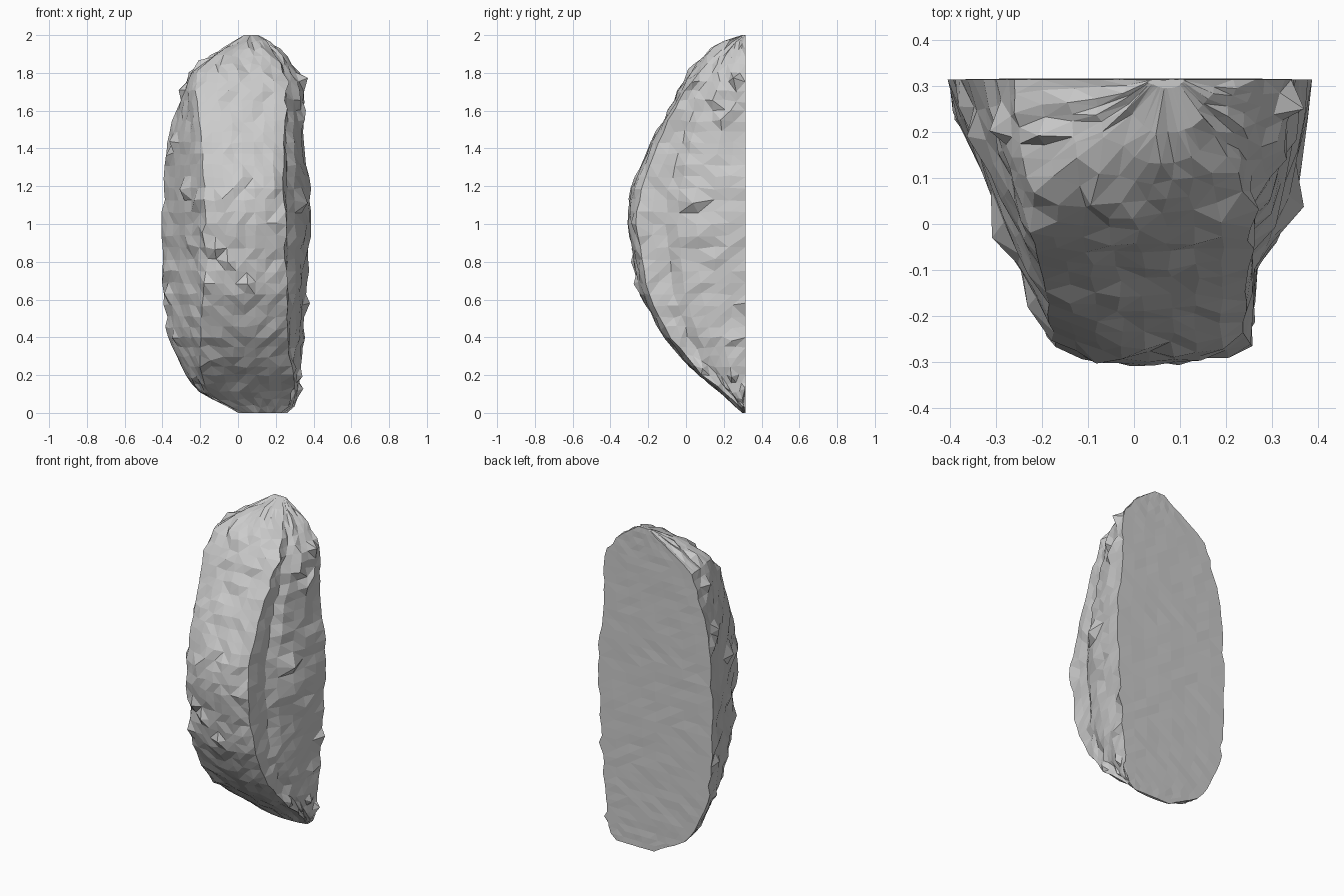
import bpy, bmesh, math, random
from mathutils import Vector

if "Cube" in bpy.data.objects:
    bpy.data.objects.remove(bpy.data.objects["Cube"])

random.seed(11)
BACK = 0.314

# Height profile: z, back left x, back right x, front facet left x, front facet right x, front y
PROFILE = [
    (0.00, 0.00, 0.26, 0.04, 0.22, 0.298),
    (0.03, -0.04, 0.30, -0.02, 0.27, 0.27),
    (0.10, -0.20, 0.32, -0.15, 0.28, 0.19),
    (0.20, -0.28, 0.325, -0.19, 0.28, 0.07),
    (0.30, -0.325, 0.345, -0.20, 0.275, -0.03),
    (0.40, -0.375, 0.35, -0.20, 0.27, -0.115),
    (0.50, -0.38, 0.35, -0.20, 0.265, -0.175),
    (0.65, -0.388, 0.36, -0.185, 0.26, -0.25),
    (0.80, -0.402, 0.375, -0.165, 0.25, -0.275),
    (1.02, -0.402, 0.388, -0.165, 0.25, -0.31),
    (1.20, -0.388, 0.38, -0.18, 0.245, -0.285),
    (1.42, -0.378, 0.35, -0.195, 0.245, -0.19),
    (1.60, -0.325, 0.345, -0.21, 0.25, -0.095),
    (1.70, -0.30, 0.355, -0.23, 0.25, -0.045),
    (1.80, -0.26, 0.325, -0.22, 0.24, 0.02),
    (1.84, -0.20, 0.285, -0.18, 0.225, 0.05),
    (1.90, -0.11, 0.255, -0.10, 0.20, 0.10),
    (1.96, -0.02, 0.18, -0.01, 0.15, 0.18),
    (2.00, 0.04, 0.11, 0.045, 0.10, 0.295),
]
# Stepped right flank: depth fraction, sideways fraction
RIGHT = [(0, 0), (0.14, 0.05), (0.27, 0.08), (0.38, 0.42), (0.55, 0.67),
         (0.70, 0.80), (0.85, 0.91), (1, 1)]


def sample(z):
    for a, b in zip(PROFILE, PROFILE[1:]):
        if z <= b[0] + 1e-9:
            t = (z - a[0]) / (b[0] - a[0])
            return [p + (q - p) * t for p, q in zip(a, b)][1:]
    return list(PROFILE[-1][1:])


def section(z, n_side=7, n_front=8):
    """Open outline from the back left edge, round the front, to the back right edge."""
    xl, xr, fl, fr, fy = sample(z)
    depth = BACK - fy
    # the front facet rounds off towards the top and the foot
    ends = max(0, (z - 1.7) / 0.3, (0.25 - z) / 0.25)
    ey = fy + (0.075 + 0.3 * ends) * depth
    pts = []
    for i in range(n_side):
        t = i / n_side
        pts.append((xl + (fl - xl) * t - 0.012 * math.sin(math.pi * t), BACK + (ey - BACK) * t))
    for i in range(n_front + 1):
        t = i / n_front
        pts.append((fl + (fr - fl) * t, ey - (ey - fy) * math.sin(math.pi * t) ** 0.7))
    for t, f in RIGHT[1:]:
        pts.append((fr + (xr - fr) * f, ey + (BACK - ey) * t))
    return pts


bm = bmesh.new()
ROWS = 38
rows = []
for r in range(ROWS + 1):
    u = r / ROWS
    z = 2 * (0.65 * u + 0.35 * (0.5 - 0.5 * math.cos(math.pi * u)))
    rows.append([bm.verts.new((x, y, z)) for x, y in section(z)])

# Rough shell, flat back and small end caps
for lo, hi in zip(rows, rows[1:]):
    for i in range(len(lo) - 1):
        bm.faces.new((lo[i], lo[i + 1], hi[i + 1], hi[i]))
N_BACK = 8
back = []
for row in rows:
    a, b = row[0].co, row[-1].co
    mid = [bm.verts.new(a.lerp(b, i / N_BACK) + Vector((0, random.uniform(-0.001, 0.002), 0)))
           for i in range(1, N_BACK)]
    back.append([row[0]] + mid + [row[-1]])
for lo, hi in zip(back, back[1:]):
    for i in range(N_BACK):
        bm.faces.new((lo[i + 1], lo[i], hi[i], hi[i + 1]))
bm.faces.new(rows[0][::-1] + back[0][1:-1])
bm.faces.new(rows[-1] + back[-1][1:-1][::-1])
bmesh.ops.recalc_face_normals(bm, faces=bm.faces)
bm.normal_update()

# Chipped stone surface: fine jitter plus scattered sharp nicks
moves = []
for r in range(1, ROWS):
    last = len(rows[r]) - 1
    for i, v in enumerate(rows[r]):
        edge = i in (0, last)
        right = i > last * 0.62
        k = random.uniform(-0.005, 0.005)
        side = Vector([random.uniform(-1, 1) for _ in range(3)]) * 0.007
        chance = 0.09 if right or v.co.z < 0.7 else 0.04
        if random.random() < chance and 0.1 < v.co.z < 1.85 and i != 0:
            k = random.uniform(0.008, 0.02)
            side *= 3.0
        d = v.normal * k + side
        if edge:
            d = Vector((d.x, 0, d.z * 0.6))
        moves.append((v, d))
for v, d in moves:
    v.co += d
    v.co.y = max(-0.323, min(BACK + 0.003, v.co.y))
    v.co.x = max(-0.405, min(0.402, v.co.x))
    v.co.z = max(0.0, min(2.0, v.co.z))
bmesh.ops.triangulate(bm, faces=bm.faces)
bmesh.ops.recalc_face_normals(bm, faces=bm.faces)

mesh = bpy.data.meshes.new("cliff_rock")
bm.to_mesh(mesh)
bm.free()
rock = bpy.data.objects.new("cliff_rock", mesh)
bpy.context.collection.objects.link(rock)
